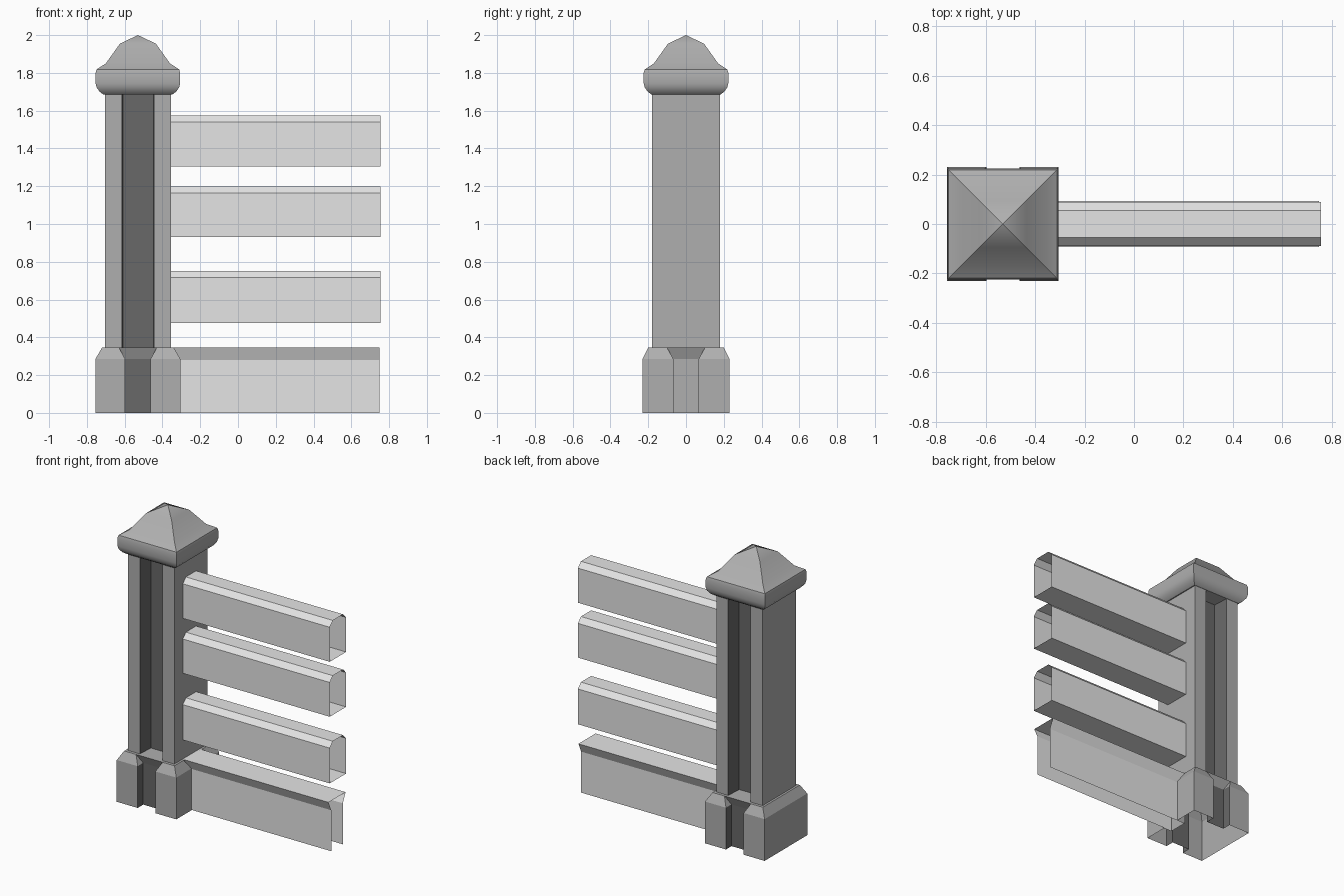
import bpy, bmesh, math
from mathutils import Vector

if "Cube" in bpy.data.objects:
    bpy.data.objects.remove(bpy.data.objects["Cube"], do_unlink=True)

POST_X = -0.53


def material(name, grey):
    m = bpy.data.materials.new(name)
    m.use_nodes = True
    colour = (grey, grey, grey, 1)
    m.diffuse_color = colour
    m.node_tree.nodes["Principled BSDF"].inputs["Base Color"].default_value = colour
    return m


stone = material("grey stone", 0.43)
dark = material("dark recess", 0.14)
pale = material("pale rail", 0.78)


def loft(name, sections, mats, closed=True, caps=(), dark_rule=None):
    """Bridge equal-length rings of points; caps lists the rings to fill."""
    bm = bmesh.new()
    rings = [[bm.verts.new(p) for p in s] for s in sections]
    n = len(rings[0])
    for a, b in zip(rings, rings[1:]):
        for i in range(n if closed else n - 1):
            j = (i + 1) % n
            bm.faces.new((a[i], a[j], b[j], b[i]))
    for c in caps:
        bm.faces.new(rings[c])
    bmesh.ops.remove_doubles(bm, verts=bm.verts, dist=0.0005)
    bmesh.ops.recalc_face_normals(bm, faces=bm.faces)
    bm.normal_update()
    if dark_rule:
        for f in bm.faces:
            f.material_index = int(dark_rule(f.calc_center_median(), f.normal))
    mesh = bpy.data.meshes.new(name)
    bm.to_mesh(mesh)
    bm.free()
    for m in mats:
        mesh.materials.append(m)
    obj = bpy.data.objects.new(name, mesh)
    bpy.context.collection.objects.link(obj)
    return obj


def ring(points, z):
    return [Vector((POST_X + x, y, z)) for x, y in points]


# Shaft: H-shaped section with deep dark channels at the front and back
front = [(-0.175, -0.18), (-0.085, -0.18), (-0.079, -0.07),
         (0.079, -0.07), (0.085, -0.18), (0.175, -0.18)]
h_section = front + [(-x, -y) for x, y in front]
loft("post_shaft", [ring(h_section, z) for z in (0.32, 1.7)], [stone, dark],
     dark_rule=lambda c, n: abs(c.x - POST_X) < 0.1 and abs(c.y) < 0.15)


# Plinth: bevelled block with flared notches at the front, back and left
def plinth_section(hx, hy, w, inset):
    f = [(-hx, -hy), (-w, -hy), (-w, -hy + inset), (w, -hy + inset), (w, -hy), (hx, -hy)]
    side = [(hx, -w), (hx - inset, -w), (hx - inset, w), (hx, w)]
    return f + side + [(x, -y) for x, y in reversed(f)]


low = plinth_section(0.225, 0.23, 0.067, 0.06)
top = plinth_section(0.19, 0.2, 0.1, 0)
loft("post_plinth", [ring(low, 0), ring(low, 0.285), ring(top, 0.345)],
     [stone, dark], caps=(2,),
     dark_rule=lambda c, n: c.z < 0.2 and abs(c.x - POST_X) < 0.1 and abs(c.y) < 0.22)


# Cap: square section following a rounded moulding and a pointed roof
def square(h, z):
    return ring([(-h, -h), (h, -h), (h, h), (-h, h)], z)


cap_profile = [(0.182, 1.685), (0.202, 1.7), (0.218, 1.722), (0.224, 1.745),
               (0.224, 1.8), (0.219, 1.818), (0.17, 1.85), (0.095, 1.955), (0, 2)]
cap = loft("post_cap", [square(h, z) for h, z in cap_profile], [stone], caps=(0,))
bpy.context.view_layer.objects.active = cap
cap.select_set(True)
bpy.ops.object.shade_smooth_by_angle(angle=math.radians(32))
cap.select_set(False)


def along_x(profile, x0, x1):
    return [[Vector((x, y, z)) for y, z in profile] for x in (x0, x1)]


# Rails: hollow chamfered tubes with open ends
for name, z0, z1 in (("lower_rail", 0.475, 0.75), ("middle_rail", 0.93, 1.198),
                     ("upper_rail", 1.305, 1.575)):
    half = [(-0.088, z0), (-0.088, z1 - 0.034), (-0.055, z1)]
    profile = half + [(-y, z) for y, z in reversed(half)]
    loft(name, along_x(profile, -0.36, 0.755), [pale])

# Base board: flared top, open underneath
half = [(-0.062, 0), (-0.062, 0.28), (-0.092, 0.345)]
profile = half + [(-y, z) for y, z in reversed(half)]
loft("base_board", along_x(profile, -0.36, 0.748), [pale], closed=False)
